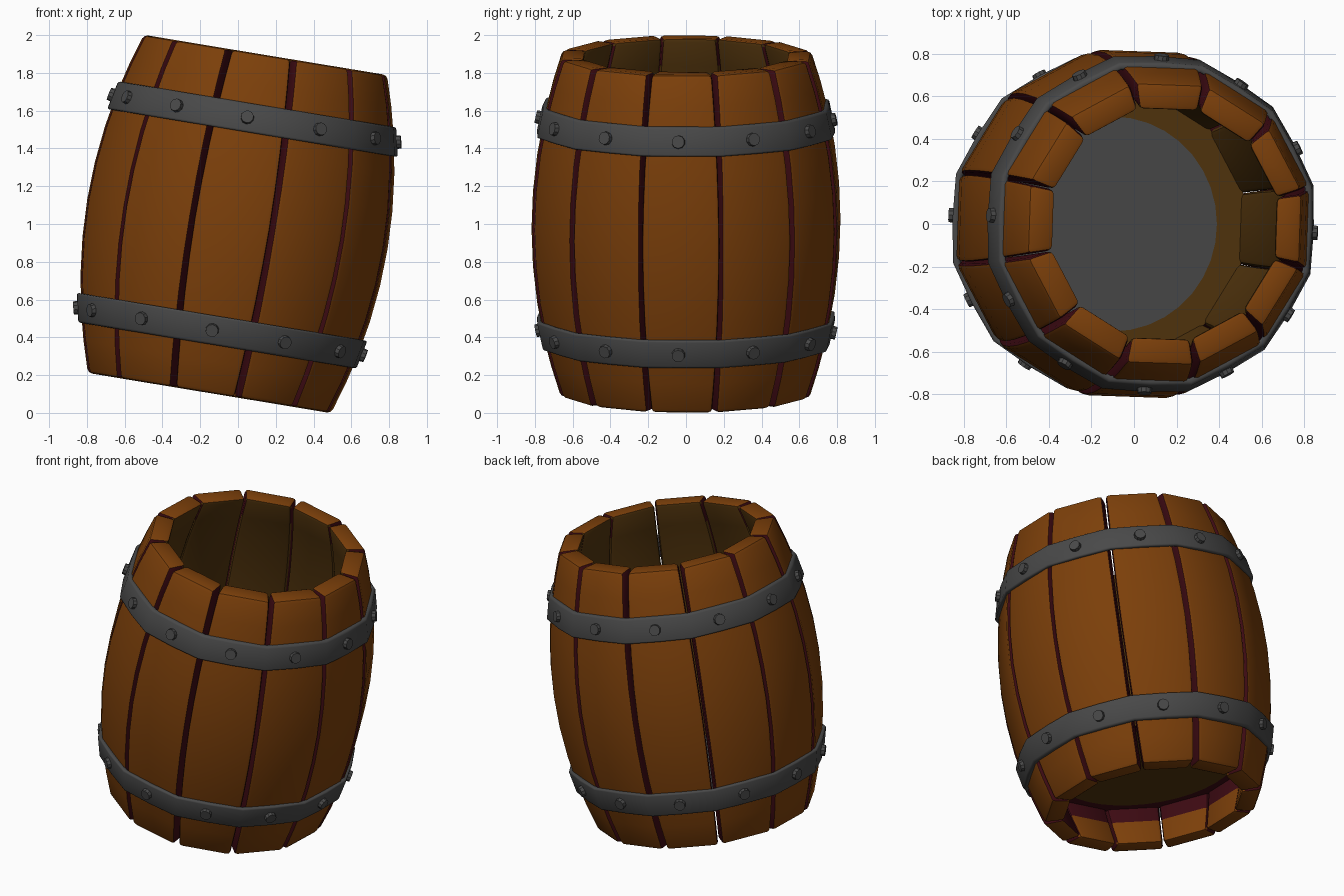
import bpy, bmesh, math
from mathutils import Matrix, Vector

if "Cube" in bpy.data.objects:
    bpy.data.objects.remove(bpy.data.objects["Cube"])

N = 12                       # staves
HALF = 0.907                 # half length along the barrel axis
THICK = 0.125
TWIST = math.radians(-2)
FLOOR = -0.6                 # height of the floor along the axis
TILT = (Matrix.Translation((-0.003, 0, 1.0)) @ Matrix.Rotation(math.radians(9.4), 4, 'Y')
        @ Matrix.Diagonal((0.985, 1, 1, 1)))
TAN = math.tan(math.pi / N)


def material(name, rgb):
    m = bpy.data.materials.new(name)
    m.diffuse_color = (*rgb, 1)
    m.use_nodes = True
    m.node_tree.nodes["Principled BSDF"].inputs["Base Color"].default_value = m.diffuse_color
    return m


WOOD = material("warm_wood", (0.200, 0.050, 0.003))
INNER = material("dark_inner_wood", (0.082, 0.034, 0.004))
GAP = material("dark_red_gap", (0.045, 0.003, 0.006))
IRON = material("grey_iron", (0.066, 0.066, 0.066))


def radius(t):
    """Distance from the axis to the flat outside of a stave."""
    return 0.658 + 0.154 * (1 - (t / HALF) ** 2)


def bevel_sharp(bm, width, segments):
    bmesh.ops.recalc_face_normals(bm, faces=bm.faces)
    sharp = [e for e in bm.edges if e.calc_face_angle(0) > math.radians(45)]
    bmesh.ops.bevel(bm, geom=sharp, offset=width, segments=segments,
                    profile=0.5, affect='EDGES')
    bm.normal_update()


def finish(name, bm, mats, matrix, angle=35):
    bmesh.ops.recalc_face_normals(bm, faces=bm.faces)
    me = bpy.data.meshes.new(name)
    bm.to_mesh(me)
    bm.free()
    for m in mats:
        me.materials.append(m)
    ob = bpy.data.objects.new(name, me)
    bpy.context.collection.objects.link(ob)
    ob.matrix_world = matrix
    bpy.ops.object.select_all(action='DESELECT')
    ob.select_set(True)
    bpy.context.view_layer.objects.active = ob
    bpy.ops.object.shade_smooth_by_angle(angle=math.radians(angle))
    return ob


# Curved staves, pointing along local +x before being turned round the axis
STEPS = (-HALF, -0.74, -0.6, -0.4, -0.2, 0, 0.2, 0.4, 0.6, 0.75, HALF)
for k in range(N):
    bm = bmesh.new()
    rings = []
    for t in STEPS:
        ro = radius(t)
        ri = ro - THICK
        wo, wi = ro * TAN - 0.009 - 0.005 * abs(t), ri * TAN - 0.002
        rings.append([bm.verts.new((x, y, t)) for x, y in
                      ((ro, -wo), (ro, wo), (ri, wi), (ri, -wi))])
    for a, b in zip(rings, rings[1:]):
        for j in range(4):
            bm.faces.new((a[j], a[(j + 1) % 4], b[(j + 1) % 4], b[j]))
    bm.faces.new(rings[0])
    bm.faces.new(rings[-1])
    bevel_sharp(bm, 0.022, 2)
    # colour by direction: sides red, inside dark, recess below the floor mostly wood
    for f in bm.faces:
        n, z = f.normal, f.calc_center_median().z
        if abs(n.z) > 0.5:
            continue
        if abs(n.y) > 0.86:
            f.material_index = 2
        elif n.x < -0.35:
            if z > FLOOR - 0.02:
                f.material_index = 1
            elif z > -0.74 or k == 10:
                f.material_index = 2
    turn = Matrix.Rotation(2 * math.pi * k / N + TWIST, 4, 'Z')
    finish(f"stave_{k + 1}", bm, (WOOD, INNER, GAP), TILT @ turn)

# Recessed floor board: grey centre on top, dark centre and red rim below
bm = bmesh.new()
bmesh.ops.create_cone(bm, cap_ends=True, segments=36, radius1=0.65, radius2=0.65,
                      depth=0.04, matrix=Matrix.Translation((0, 0, FLOOR - 0.02)))
bm.normal_update()
for sign, ring, centre in ((1, 0, 1), (-1, 2, 0)):
    cap = [f for f in bm.faces if f.normal.z * sign > 0.9]
    rim = bmesh.ops.inset_region(bm, faces=cap, thickness=0.145 if sign > 0 else 0.09)["faces"]
    for f in rim:
        f.material_index = ring
    for f in cap:
        f.material_index = centre
finish("floor_board", bm, (INNER, IRON, GAP), TILT)

# Iron hoops with rivets
for label, t in (("upper", 0.565), ("lower", -0.575)):
    slope = -0.22 * math.copysign(1, t)
    bm = bmesh.new()
    cols = []
    for i in range(2 * N):
        a = math.pi * i / N + TWIST
        base = 0.793 if i % 2 else 0.775
        cols.append([bm.verts.new((r * math.cos(a), r * math.sin(a), t + dz))
                     for side, dz in ((0, -0.077), (0, 0.077), (1, 0.077), (1, -0.077))
                     for r in (base - 0.035 * side + slope * dz,)])
    for i in range(2 * N):
        p, q = cols[i], cols[(i + 1) % (2 * N)]
        for j in range(4):
            bm.faces.new((p[j], q[j], q[(j + 1) % 4], p[(j + 1) % 4]))
    bevel_sharp(bm, 0.012, 2)
    finish(f"{label}_hoop", bm, (IRON,), TILT, 60)

    bm = bmesh.new()
    for i in range(N):
        a = 2 * math.pi * i / N + math.radians(-3)
        out = Vector((math.cos(a), math.sin(a), -slope)).normalized()
        place = (Matrix.Translation((0.775 * math.cos(a), 0.775 * math.sin(a), t))
                 @ out.to_track_quat('Z', 'Y').to_matrix().to_4x4())
        bmesh.ops.create_cone(bm, cap_ends=True, segments=10, radius1=0.038,
                              radius2=0.034, depth=0.044, matrix=place)
    finish(f"{label}_hoop_rivets", bm, (IRON,), TILT)
